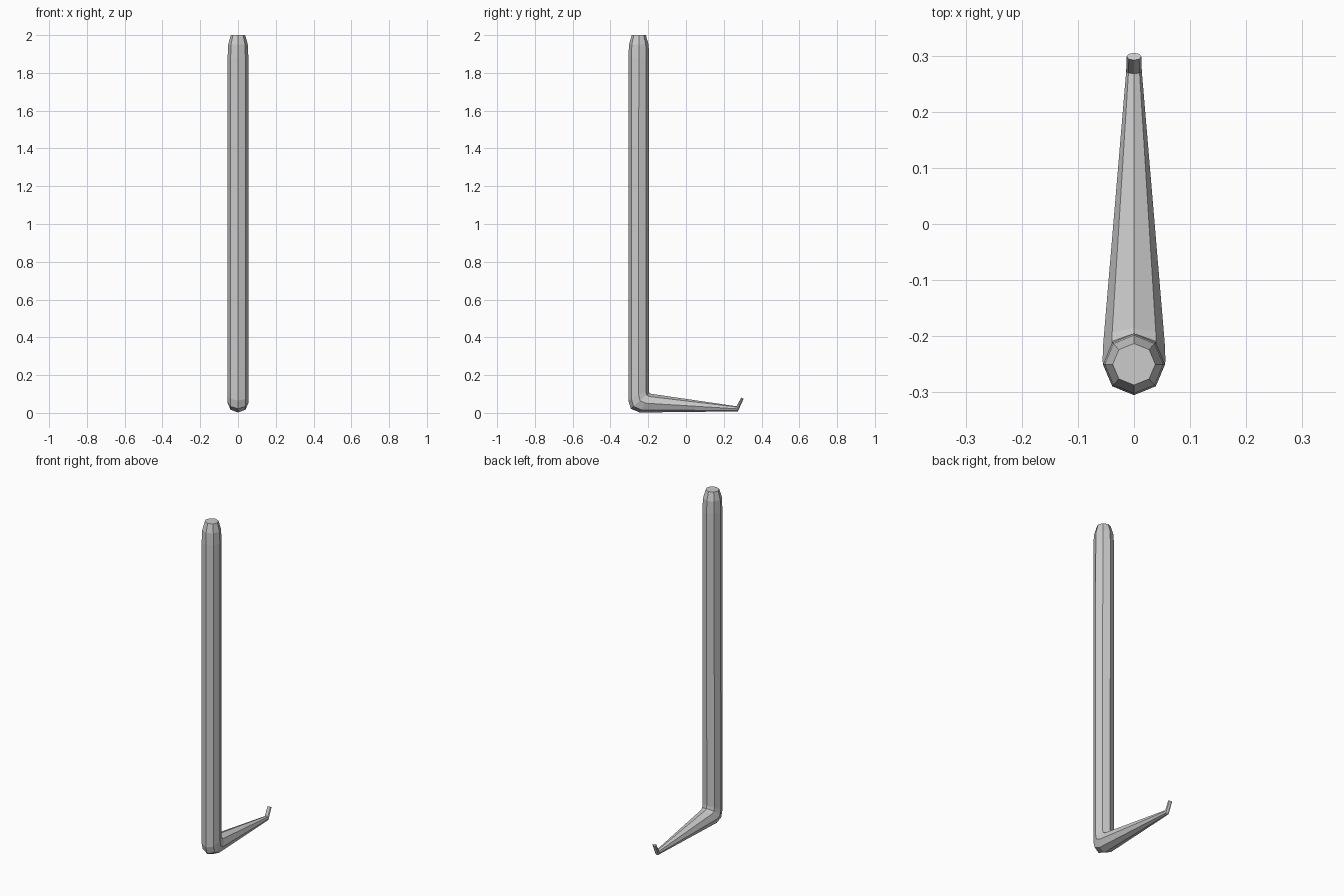
import bpy, bmesh, math
from mathutils import Vector

if "Cube" in bpy.data.objects:
    bpy.data.objects.remove(bpy.data.objects["Cube"])

# Cross-sections down the shaft, round the heel, along the foot and up the tip:
# outer (y, z), inner (y, z), half width
SECTIONS = [
    ((-0.287, 2.0), (-0.213, 2.0), 0.038),
    ((-0.302, 1.95), (-0.198, 1.95), 0.052),
    ((-0.305, 1.88), (-0.195, 1.88), 0.055),
    ((-0.305, 0.065), (-0.197, 0.125), 0.055),
    ((-0.292, 0.022), (-0.195, 0.107), 0.056),
    ((-0.245, 0.002), (-0.185, 0.101), 0.055),
    ((0.275, 0.008), (0.268, 0.035), 0.014),
    ((0.305, 0.075), (0.292, 0.081), 0.013),
]
SIDES = 8


def add_ring(bm, outer, inner, half_width):
    o, i = Vector((0, *outer)), Vector((0, *inner))
    centre, axis = (o + i) / 2, (o - i) / 2
    ring = []
    for k in range(SIDES):
        a = 2 * math.pi * k / SIDES
        ring.append(bm.verts.new(centre + axis * math.cos(a)
                                 + Vector((half_width * math.sin(a), 0, 0))))
    return ring


# Octagonal bar lofted through the sections, capped at both ends
bm = bmesh.new()
rings = [add_ring(bm, *s) for s in SECTIONS]
for r0, r1 in zip(rings, rings[1:]):
    for k in range(SIDES):
        n = (k + 1) % SIDES
        bm.faces.new((r0[k], r0[n], r1[n], r1[k]))
bm.faces.new(rings[0])
bm.faces.new(rings[-1])
bmesh.ops.recalc_face_normals(bm, faces=bm.faces)

mesh = bpy.data.meshes.new("hooked_bar")
bm.to_mesh(mesh)
bm.free()
bpy.context.collection.objects.link(bpy.data.objects.new("hooked_bar", mesh))
